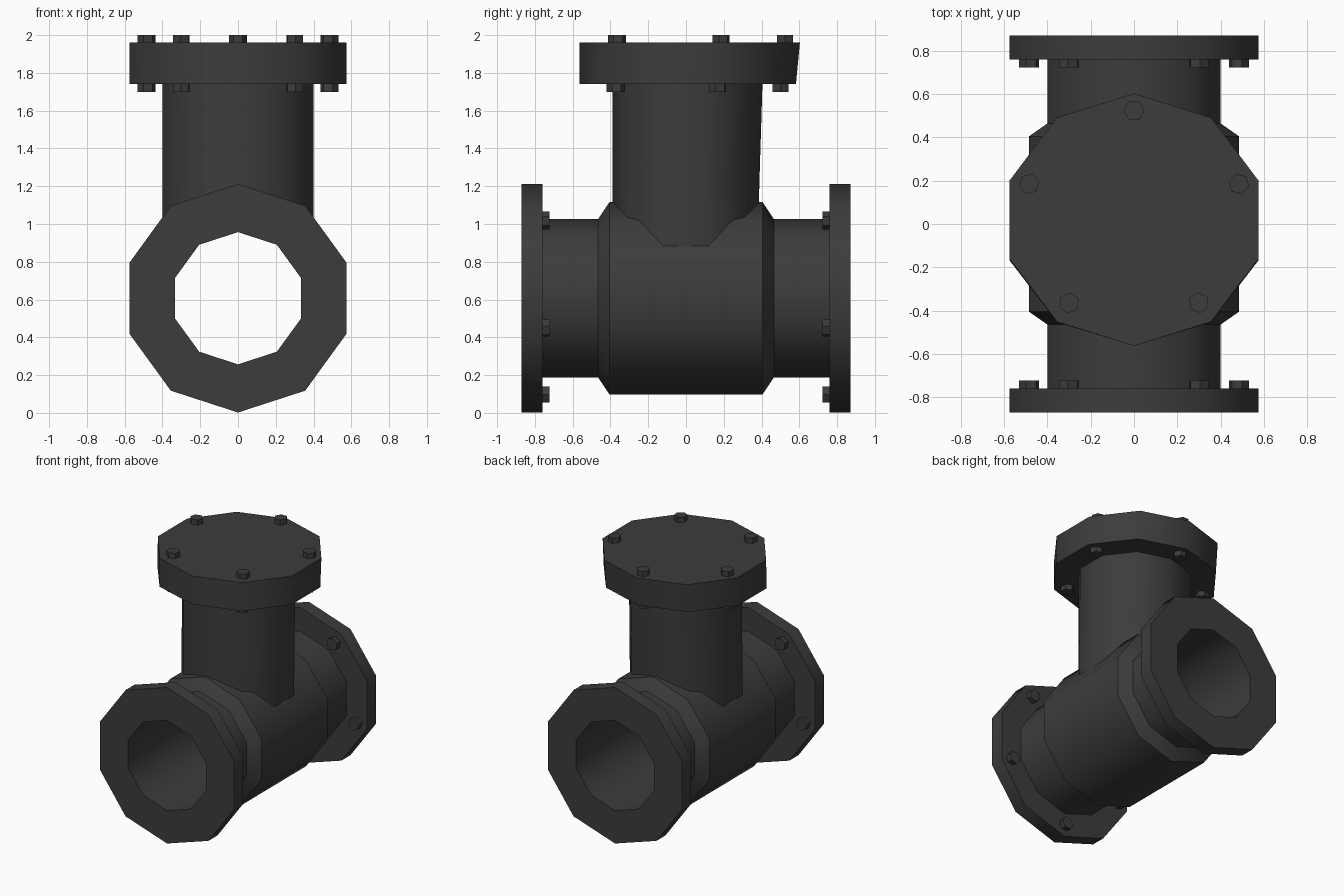
import bpy, bmesh, math
from mathutils import Matrix, Vector

cube = bpy.data.objects.get("Cube")
if cube:
    bpy.data.objects.remove(cube, do_unlink=True)

iron = bpy.data.materials.new("dark grey iron")
iron.use_nodes = True
colour = (0.045, 0.045, 0.045, 1)
iron.diffuse_color = colour
iron.node_tree.nodes["Principled BSDF"].inputs["Base Color"].default_value = colour

SIDES = 10
AXIS_Z = 0.607
BOLT_CIRCLE = 0.51


def finish(name, bm):
    """Turn a bmesh into a named, shaded object."""
    bmesh.ops.recalc_face_normals(bm, faces=bm.faces)
    mesh = bpy.data.meshes.new(name)
    bm.to_mesh(mesh)
    bm.free()
    mesh.materials.append(iron)
    obj = bpy.data.objects.new(name, mesh)
    bpy.context.collection.objects.link(obj)
    bpy.ops.object.select_all(action='DESELECT')
    obj.select_set(True)
    bpy.context.view_layer.objects.active = obj
    bpy.ops.object.shade_smooth_by_angle(angle=math.radians(40))
    return obj


def loft(name, rings, closed=False, caps=False):
    """Skin a list of point rings."""
    bm = bmesh.new()
    rows = [[bm.verts.new(p) for p in ring] for ring in rings]
    pairs = list(zip(rows, rows[1:]))
    if closed:
        pairs.append((rows[-1], rows[0]))
    for a, b in pairs:
        for i in range(SIDES):
            j = (i + 1) % SIDES
            bm.faces.new((a[i], a[j], b[j], b[i]))
    if caps:
        bm.faces.new(rows[0])
        bm.faces.new(rows[-1])
    return finish(name, bm)


def angles():
    return [math.pi / 2 + math.tau * i / SIDES for i in range(SIDES)]


def pipe_ring(radius, y):
    return [(radius * math.cos(a), y, AXIS_Z + radius * math.sin(a)) for a in angles()]


def upright_ring(radius, front, back, z):
    mid, half = (front + back) / 2, (back - front) / 2
    return [(radius * math.cos(a), mid + half * math.sin(a), z) for a in angles()]


def bolt(name, centre, spin, axis):
    """Hex head, one corner pointing away from the flange centre."""
    bm = bmesh.new()
    place = Matrix.Translation(Vector(centre))
    if axis == 'Y':
        place = place @ Matrix.Rotation(math.pi / 2, 4, 'X')
    place = place @ Matrix.Rotation(spin, 4, 'Z') @ Matrix.Rotation(math.pi / 2, 4, 'Z')
    bmesh.ops.create_cone(bm, cap_ends=True, segments=6, radius1=0.048,
                          radius2=0.048, depth=0.05, matrix=place)
    finish(name, bm)


# Horizontal pipe: bore, end flanges, necks and bulged body in one section
half = [(0.35, 0.87), (0.605, 0.87), (0.605, 0.76), (0.42, 0.76), (0.42, 0.465), (0.51, 0.405)]
section = [(r, -y) for r, y in half] + [(r, y) for r, y in reversed(half)]
loft("main_pipe", [pipe_ring(r, y) for r, y in section], closed=True)

# Upright branch, its lower rim following the pipe wall
foot = [(x, y, 1.0 - 0.2 * abs(x) if abs(x) < 0.3 else 0.83)
        for x, y, z in upright_ring(0.42, -0.388, 0.385, 1)]
loft("branch_pipe", [foot, upright_ring(0.42, -0.388, 0.388, 1.2),
                     upright_ring(0.42, -0.388, 0.405, 1.75)])

# Blind cover flange
loft("cover_flange", [upright_ring(0.605, -0.563, 0.582, 1.74),
                      upright_ring(0.605, -0.563, 0.603, 1.96)], caps=True)

# Bolts: five per flange
for k in range(5):
    turn = math.tau * k / 5
    x, r = BOLT_CIRCLE * math.sin(turn), BOLT_CIRCLE * math.cos(turn)
    bolt("cover_bolt_top", (x, 0.033 + 0.963 * r, 1.975), -turn, 'Z')
    bolt("cover_bolt_under", (x, 0.018 + 0.945 * r, 1.725), -turn, 'Z')
    for label, side in (("front", -1), ("back", 1)):
        bolt(label + "_flange_bolt", (x, side * 0.747, AXIS_Z - r), turn, 'Y')
